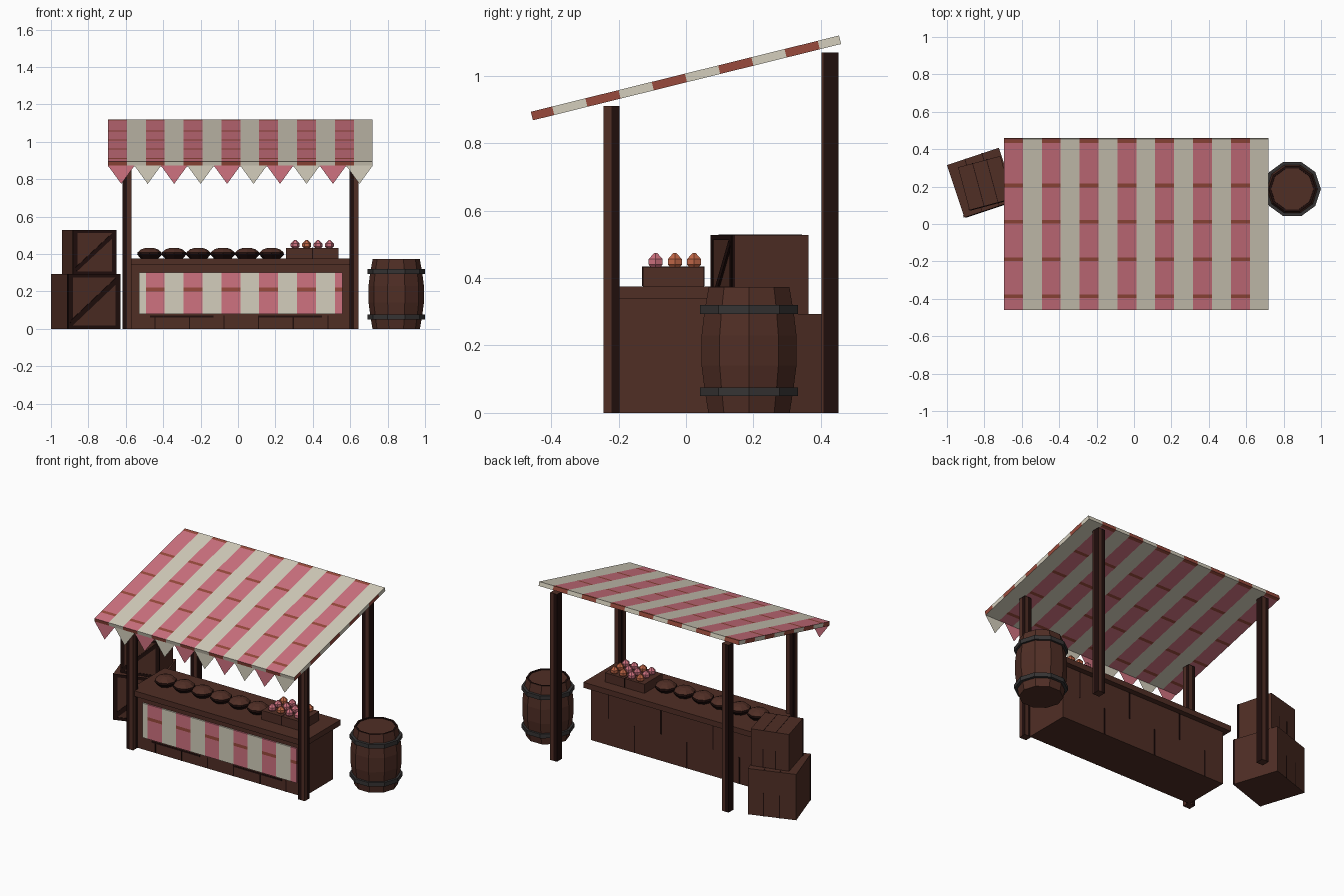
import bpy, bmesh, math
from mathutils import Matrix, Vector

cube = bpy.data.objects.get("Cube")
if cube:
    bpy.data.objects.remove(cube, do_unlink=True)


def material(name, *rgb):
    lin = [((c / 255 + 0.055) / 1.055) ** 2.4 for c in rgb]
    m = bpy.data.materials.new(name)
    m.use_nodes = True
    m.diffuse_color = (*lin, 1)
    bsdf = next(n for n in m.node_tree.nodes if n.type == 'BSDF_PRINCIPLED')
    bsdf.inputs["Base Color"].default_value = (*lin, 1)
    return m


WOOD = material("brown wood", 80, 46, 37)
DARK = material("dark wood", 32, 14, 12)
CREAM = material("cream cloth", 212, 206, 188)
PINK = material("pink cloth", 207, 114, 128)
RED = material("rust red cloth", 152, 74, 60)
IRON = material("dark iron", 54, 52, 52)
ORANGE = material("orange fruit", 194, 104, 72)


def finish(name, bm, mats, matrix=Matrix()):
    bmesh.ops.recalc_face_normals(bm, faces=bm.faces)
    mesh = bpy.data.meshes.new(name)
    bm.to_mesh(mesh)
    bm.free()
    for m in mats:
        mesh.materials.append(m)
    ob = bpy.data.objects.new(name, mesh)
    ob.matrix_world = matrix
    bpy.context.collection.objects.link(ob)
    return ob


def span_box(name, x, y, z, mats, base=Matrix(), cuts=(), rule=None):
    """Box between (low, high) pairs, cut along (axis, value) planes, coloured by rule."""
    lo, hi = Vector((x[0], y[0], z[0])), Vector((x[1], y[1], z[1]))
    bm = bmesh.new()
    bmesh.ops.create_cube(bm, size=1, matrix=Matrix.Translation((lo + hi) / 2)
                          @ Matrix.Diagonal((*(hi - lo), 1)))
    for axis, value in cuts:
        co, no = Vector(), Vector()
        co[axis], no[axis] = value, 1
        bmesh.ops.bisect_plane(bm, geom=bm.verts[:] + bm.edges[:] + bm.faces[:],
                               plane_co=co, plane_no=no)
    bm.normal_update()
    if rule:
        for f in bm.faces:
            f.material_index = rule(f.calc_center_median(), f.normal)
    return finish(name, bm, mats, base)


def lathe(name, profile, sides, spots, mats, rule=None, closed=False):
    """Revolve an (r, z) profile around every spot."""
    bm = bmesh.new()
    for spot in spots:
        rings = []
        for r, z in profile:
            rings.append([bm.verts.new(Vector(spot) + Vector((
                r * math.cos(a * math.tau / sides), r * math.sin(a * math.tau / sides), z)))
                for a in range(sides)])
        last = len(rings) if closed else len(rings) - 1
        for i in range(last):
            lower, upper = rings[i], rings[(i + 1) % len(rings)]
            for a in range(sides):
                b = (a + 1) % sides
                f = bm.faces.new((lower[a], lower[b], upper[b], upper[a]))
                f.material_index = rule(i) if rule else 0
        if not closed:
            bm.faces.new(rings[0][::-1])
            bm.faces.new(rings[-1])
    return finish(name, bm, mats)


MID = 0.0125                       # centre line of the stall
LEFT, RIGHT = MID - 0.7075, MID + 0.7075
STRIPE = (RIGHT - LEFT) / 14


def pink_stripe(x):
    return int((x - LEFT) / STRIPE) % 2 == 0


# Sloping striped canopy with rust bands and chequered edges
HALF = 0.471
bands = [-0.395, -0.19, 0.015, 0.215, 0.46]
edge_step = 0.1015
cuts = [(0, LEFT + STRIPE * i) for i in range(1, 14)]
cuts += [(1, b + s) for b in bands for s in (-0.01, 0.01)]
cuts += [(1, edge_step * i) for i in range(-4, 5)]


def canopy_rule(c, n):
    if abs(n.x) > 0.5:
        return 2 if math.floor(c.y / edge_step) % 2 else 0
    if not pink_stripe(c.x):
        return 0
    if abs(n.y) > 0.5 or any(abs(c.y - b) < 0.01 for b in bands):
        return 2
    return 1


tilt = Matrix.Translation((0, 0, 0.994)) @ Matrix.Rotation(math.radians(13.9), 4, 'X')
span_box("canopy", (LEFT, RIGHT), (-HALF, HALF), (-0.013, 0.013),
         [CREAM, PINK, RED], tilt, cuts, canopy_rule)

# Row of pennants under the front edge
bm = bmesh.new()
width = (RIGHT - LEFT) / 10
for i in range(10):
    x = LEFT + width * i
    f = bm.faces.new([bm.verts.new(p) for p in (
        (x, -0.456, 0.872), (x + width / 2, -0.456, 0.775), (x + width, -0.456, 0.872))])
    f.material_index = i % 2
finish("pennants", bm, [PINK, CREAM])

# Four posts, weathered dark on part of each side
for side, word in ((-1, "right"), (1, "left")):
    x = MID + side * 0.607
    for end, y0, y1, top in (("front", -0.245, -0.197, 0.91), ("back", 0.402, 0.453, 1.07)):
        split = (y0 + y1) / 2 if end == "front" else y0 + 0.006
        span_box(f"{end}_{word}_post", (x - 0.024, x + 0.024), (y0, y1), (0, top),
                 [WOOD, DARK], cuts=[(0, x), (1, split)],
                 rule=lambda c, n, s=split, px=x: int(
                     c.y > s if abs(n.x) > 0.5 else abs(n.y) > 0.5 and c.x < px))

# Counter
span_box("counter_body", (MID - 0.592, MID + 0.592), (-0.2, 0.095), (0, 0.34), [WOOD])
span_box("counter_top", (MID - 0.622, MID + 0.622), (-0.23, 0.13), (0.34, 0.375), [WOOD])
for i in range(6):
    x = MID - 0.46 + 0.185 * i
    span_box("front_plank_seam", (x, x + 0.006), (-0.202, -0.2), (0, 0.07), [DARK])
    low = 0.17 * (i % 2)
    span_box("back_plank_seam", (x, x + 0.008), (0.095, 0.097), (low, low + 0.17), [DARK])
for x in (-0.3, 0.28):
    span_box("front_long_seam", (x - 0.17, x + 0.17), (-0.202, -0.2), (0.06, 0.07), [DARK])

# Striped cloth on the counter front
def cloth_rule(c, n):
    if not pink_stripe(c.x):
        return 0
    return 2 if abs(c.z - 0.21) < 0.011 else 1


span_box("counter_cloth", (-0.53, 0.56), (-0.209, -0.2), (0.08, 0.3), [CREAM, PINK, RED],
         cuts=[(0, LEFT + STRIPE * i) for i in range(2, 13)] + [(2, 0.2), (2, 0.22)],
         rule=cloth_rule)

# Pies on the counter
lathe("pies", [(0.046, 0), (0.066, 0.022), (0.064, 0.034), (0.045, 0.05), (0.02, 0.058)], 8,
      [(-0.473 + 0.1305 * i, -0.055, 0.375) for i in range(6)],
      [WOOD, DARK], lambda i: int(i in (0, 1)))

# Fruit box and fruit
span_box("fruit_box", (0.257, 0.537), (-0.128, 0.053), (0.375, 0.433), [WOOD])
span_box("fruit_box_seam", (0.395, 0.401), (-0.13, 0.055), (0.376, 0.434), [DARK])
columns = [0.306 + 0.061 * i for i in range(4)]
fruit = [(0.016, 0), (0.024, 0.008), (0.024, 0.024), (0.005, 0.043)]
spots = [(x, y, 0.432) for y in (-0.09, -0.033, 0.024) for x in columns]
orange = [s for i, s in enumerate(spots) if i in (1, 7, 8, 10, 11)]
lathe("pink_fruit", fruit, 6, [s for s in spots if s not in orange], [PINK])
lathe("orange_fruit", fruit, 6, orange, [ORANGE])

# Barrel with two iron hoops
centre = (0.846, 0.187, 0)
lathe("barrel", [(0.127, 0), (0.14, 0.08), (0.148, 0.14), (0.148, 0.23), (0.14, 0.295),
                 (0.126, 0.373), (0.115, 0.373), (0.114, 0.368)], 10, [centre],
      [WOOD, DARK], lambda i: int(i > 4))
lathe("barrel_hoops", [(0.135, 0), (0.153, 0), (0.153, 0.026), (0.135, 0.026)], 10,
      [(centre[0], centre[1], z) for z in (0.05, 0.294)], [IRON], closed=True)


# Stacked crates with a braced front and dark corner boards
def crate(name, spot, size, angle):
    base = Matrix.Translation(spot) @ Matrix.Rotation(math.radians(angle), 4, 'Z')
    h, t, w = size / 2, 0.003, size * 0.09
    span_box(name, (-h, h), (-h, h), (0, size), [WOOD], base)
    for s in (-1, 1):
        edge = sorted((s * h, s * (h - w)))
        span_box(name + "_front_board", edge, (-h - t, -h), (0, size), [DARK], base)
        span_box(name + "_side_board", sorted((s * h, s * (h + t))), (-h, w * 0.4 - h),
                 (0, size), [DARK], base)
    for z in (0, size - w * 0.7):
        span_box(name + "_front_rail", (-h, h), (-h - t, -h), (z, z + w * 0.7), [DARK], base)
    lean = base @ Matrix.Translation((0, 0, h)) @ Matrix.Rotation(math.radians(-42), 4, 'Y')
    span_box(name + "_brace", (-h * 1.2, h * 1.2), (-h - 2 * t, -h), (-w / 2, w / 2), [DARK], lean)
    for x in (-h * 0.33, h * 0.33):
        span_box(name + "_lid_seam", (x, x + 0.004), (-h, h), (size, size + 0.001), [DARK], base)
        span_box(name + "_back_seam", (x, x + 0.006), (h, h + 0.002), (0, h), [DARK], base)


crate("lower_crate", (-0.815, 0.222, 0), 0.293, 18.4)
crate("upper_crate", (-0.797, 0.22, 0.293), 0.235, 15)
